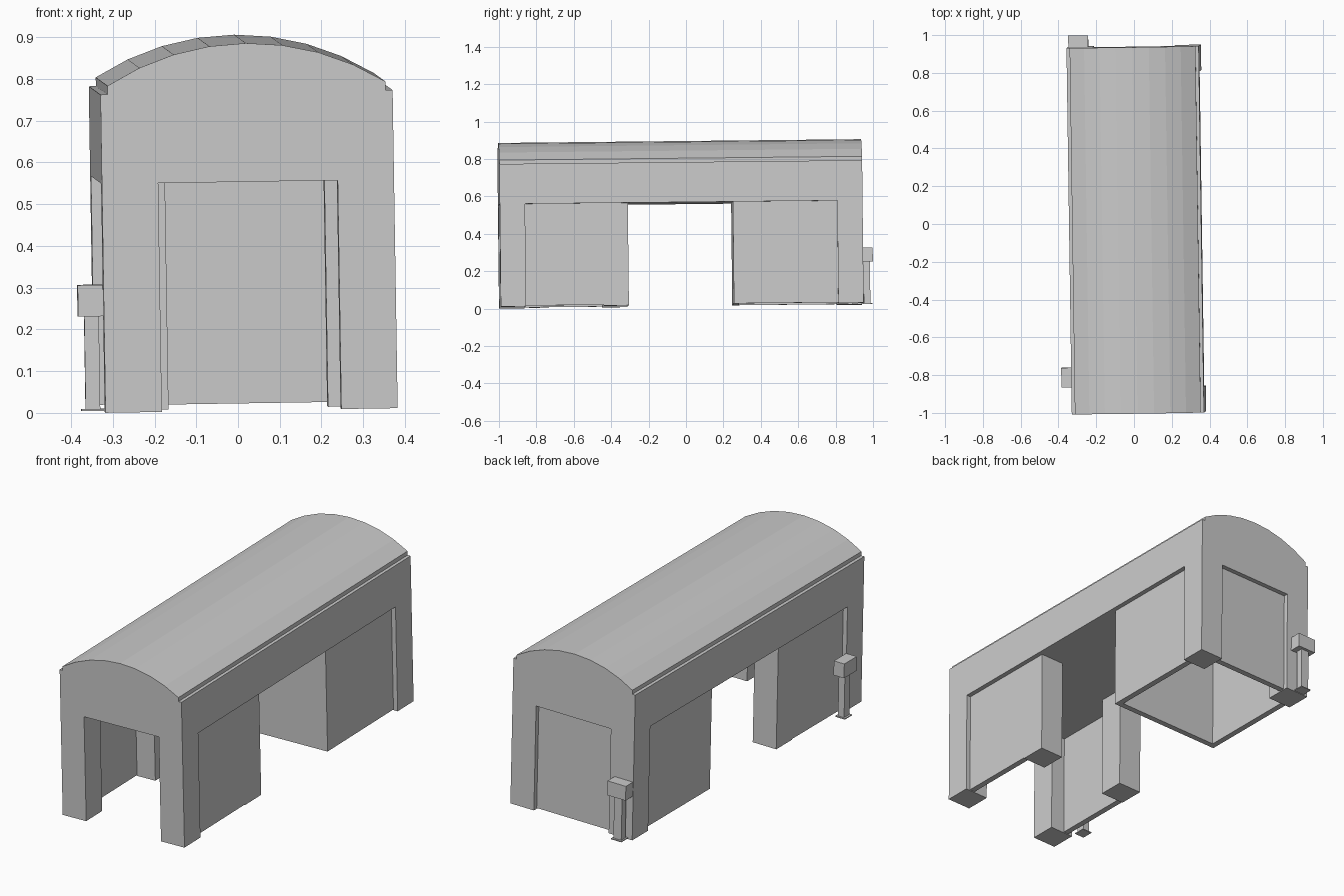
import bpy, bmesh, math
from mathutils import Matrix, Vector

cube = bpy.data.objects.get("Cube")
if cube:
    bpy.data.objects.remove(cube)

grey = bpy.data.materials.new("plain_grey")
grey.use_nodes = True
colour = (0.6, 0.6, 0.6, 1)
grey.diffuse_color = colour
grey.node_tree.nodes["Principled BSDF"].inputs["Base Color"].default_value = colour

# The whole building stands with a very slight tilt
TILT = (Matrix.Translation((0.0185, -0.025, 0.016))
        @ Matrix.Rotation(0.0145, 4, 'Z')
        @ Matrix.Rotation(0.0105, 4, 'X')
        @ Matrix.Rotation(-0.016, 4, 'Y'))

W, L = 0.35, 0.97            # half width and half length
LINTEL, EAVES = 0.548, 0.762
PIER, RECESS, WALL = 0.135, 0.024, 0.03
OPEN_FRONT, OPEN_BACK = -0.285, 0.277


def finish(name, bm):
    bmesh.ops.recalc_face_normals(bm, faces=bm.faces)
    mesh = bpy.data.meshes.new(name)
    bm.to_mesh(mesh)
    bm.free()
    mesh.materials.append(grey)
    obj = bpy.data.objects.new(name, mesh)
    obj.matrix_world = TILT
    bpy.context.collection.objects.link(obj)
    return obj


def box(name, x, y, z):
    bm = bmesh.new()
    bmesh.ops.create_cube(bm, size=1)
    for v in bm.verts:
        v.co = Vector(sum(r) / 2 + c * (r[1] - r[0]) for r, c in zip((x, y, z), v.co))
    return finish(name, bm)


def prism(name, profile, y0, y1):
    bm = bmesh.new()
    face = bm.faces.new([bm.verts.new((x, y0, z)) for x, z in profile])
    out = bmesh.ops.extrude_face_region(bm, geom=[face])
    moved = [g for g in out["geom"] if isinstance(g, bmesh.types.BMVert)]
    bmesh.ops.translate(bm, verts=moved, vec=(0, y1 - y0, 0))
    return finish(name, bm)


# Upper walls and ceiling
box("upper_walls", (-W, W), (-L, L), (LINTEL, EAVES))

# Shallow vaulted roof, stepped in from the eaves
half, spring, rise, segments = 0.333, 0.783, 0.097, 8
radius = (half ** 2 + rise ** 2) / (2 * rise)
sweep = math.asin(half / radius)
arc = []
for i in range(segments + 1):
    a = sweep * (1 - 2 * i / segments)
    arc.append((radius * math.sin(a), spring + rise - radius * (1 - math.cos(a))))
prism("vaulted_roof", [(-half, EAVES), (half, EAVES)] + arc, -L, L)

# Piers and recessed side panels, mirrored across the middle
inner = W - RECESS
for side, label in ((1, "left"), (-1, "right")):
    def span(a, b):
        return tuple(sorted((side * a, side * b)))
    box(label + "_front_pier", span(W - PIER, W), (-L, -L + PIER), (0, LINTEL))
    box(label + "_back_pier", span(W - PIER, W), (L - PIER, L), (0, LINTEL))
    box(label + "_opening_pier", span(inner - PIER, inner),
        (OPEN_FRONT - PIER, OPEN_FRONT), (0, LINTEL))
    box(label + "_front_panel", span(inner - WALL, inner),
        (-L + PIER, OPEN_FRONT - PIER), (0.004, LINTEL))
    box(label + "_back_panel", span(inner - WALL, inner),
        (OPEN_BACK, L - PIER), (0.004, LINTEL))

# End walls of the closed back room
box("cross_wall", (-inner + WALL, inner - WALL), (OPEN_BACK, OPEN_BACK + WALL), (0.004, LINTEL))
box("back_panel", (-W + PIER, W - PIER), (L - RECESS - WALL, L - RECESS), (0.004, LINTEL))


# Control boxes on posts; "out" points away from the wall
def control_box(name, centre, along, out):
    def part(suffix, width, near, far, z0, z1):
        a = centre - along * width / 2 + out * near
        b = centre + along * width / 2 + out * far
        x, y = (tuple(sorted(p)) for p in zip(a[:2], b[:2]))
        box(name + suffix, x, y, (z0, z1))
    part("_case", 0.105, 0, 0.06, 0.23, 0.305)
    part("_post", 0.045, 0.01, 0.045, 0.005, 0.23)
    part("_foot", 0.06, 0, 0.055, 0.003, 0.008)


X, Y = Vector((1, 0, 0)), Vector((0, 1, 0))
control_box("side_control", Vector((-W, -0.78, 0)), Y, -X)
control_box("back_control", Vector((-0.295, L, 0)), X, Y)
